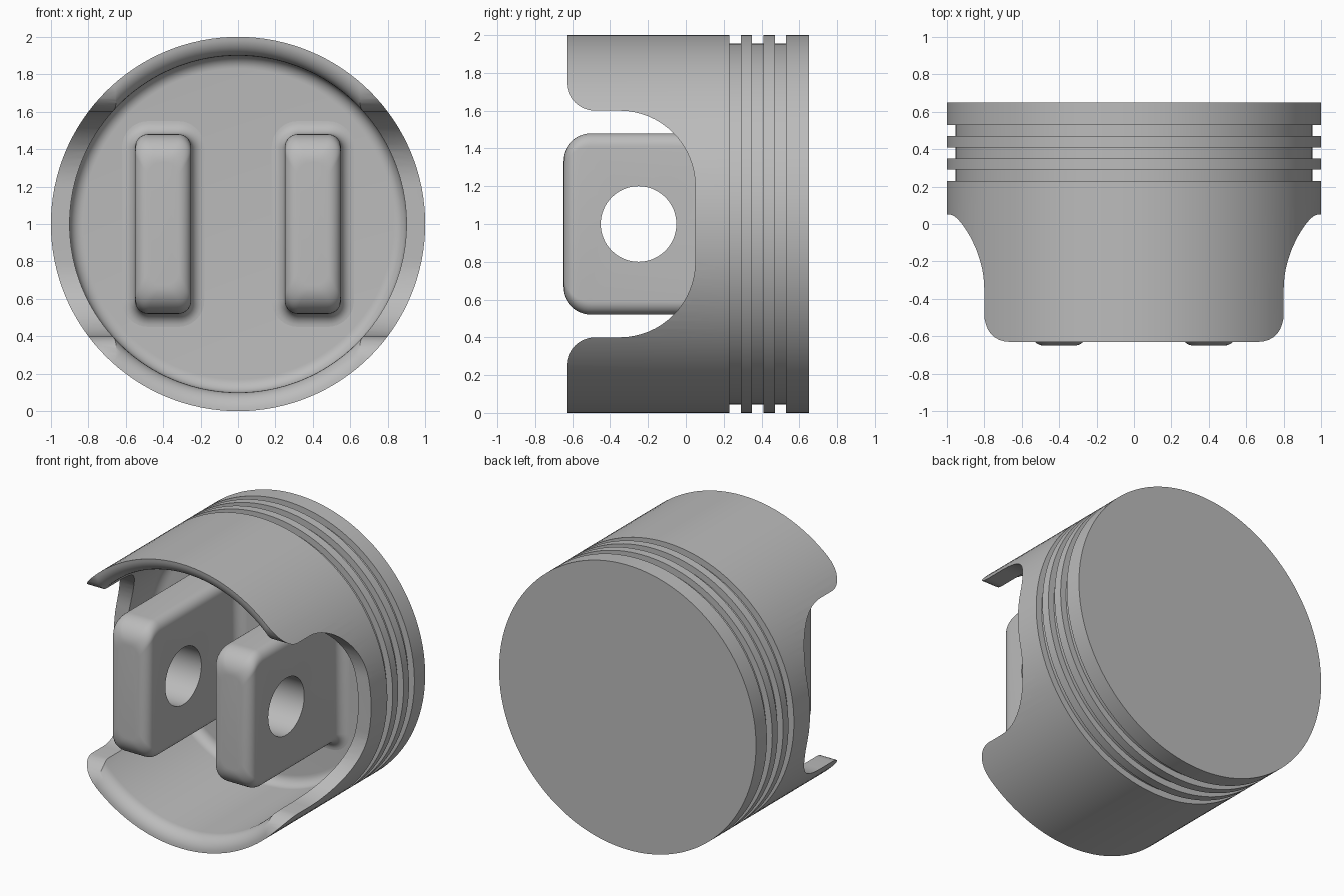
import bpy, bmesh
from math import pi, sin, cos, sqrt
from mathutils import Vector, Matrix

cube = bpy.data.objects.get("Cube")
if cube:
    bpy.data.objects.remove(cube, do_unlink=True)

metal = bpy.data.materials.new("grey metal")
metal.use_nodes = True
GREY = (0.5, 0.5, 0.5, 1)
metal.diffuse_color = GREY
metal.node_tree.nodes["Principled BSDF"].inputs["Base Color"].default_value = GREY

FLOOR = 0.35      # inner floor of the crown
FILLET = 0.07     # blend radius at the floor
AXIS_Z = 1.0


def arc(cx, cy, r, a0, a1, steps=8):
    """Points on an arc, angles in units of pi."""
    angles = [pi * (a0 + (a1 - a0) * i / steps) for i in range(steps + 1)]
    return [(cx + r * cos(a), cy + r * sin(a)) for a in angles]


def finish(bm, name):
    bmesh.ops.remove_doubles(bm, verts=bm.verts, dist=1e-5)
    bmesh.ops.recalc_face_normals(bm, faces=bm.faces)
    mesh = bpy.data.meshes.new(name)
    bm.to_mesh(mesh)
    bm.free()
    mesh.materials.append(metal)
    ob = bpy.data.objects.new(name, mesh)
    bpy.context.collection.objects.link(ob)
    return ob


def activate(ob):
    bpy.ops.object.select_all(action="DESELECT")
    ob.select_set(True)
    bpy.context.view_layer.objects.active = ob


def cut(ob, cutter):
    activate(ob)
    mod = ob.modifiers.new("cut", "BOOLEAN")
    mod.operation, mod.solver, mod.object = "DIFFERENCE", "EXACT", cutter
    bpy.ops.object.modifier_apply(modifier=mod.name)


def lathe(name, profile, segments=128):
    """Spin (radius, y) points around the y axis."""
    bm = bmesh.new()
    verts = [bm.verts.new((r, y, AXIS_Z)) for r, y in profile]
    edges = [bm.edges.new(pair) for pair in zip(verts, verts[1:])]
    bmesh.ops.spin(bm, geom=verts + edges, cent=(0, 0, AXIS_Z), axis=(0, 1, 0),
                   angle=2 * pi, steps=segments, use_merge=True)
    return finish(bm, name)


def prism_x(name, outline, half):
    """Extrude a (y, z) outline along x."""
    bm = bmesh.new()
    face = bm.faces.new([bm.verts.new((-half, y, z)) for y, z in outline])
    out = bmesh.ops.extrude_face_region(bm, geom=[face])
    moved = [v for v in out["geom"] if isinstance(v, bmesh.types.BMVert)]
    bmesh.ops.translate(bm, verts=moved, vec=(2 * half, 0, 0))
    return finish(bm, name)


# Piston body: crown, three ring grooves, skirt with rounded inner lip
profile = [(0, 0.65), (1, 0.65)]
for low, high in ((0.47, 0.53), (0.35, 0.41), (0.23, 0.29)):
    profile += [(1, high), (0.955, high), (0.955, low), (1, low)]
profile += arc(1, -0.53, 0.1, 1.5, 1)
profile += arc(0.9 - FILLET, FLOOR - FILLET, FILLET, 0, 0.5)
profile.append((0, FLOOR))
body = lathe("piston_body", profile)

# Side windows through the skirt
half_window = [(-0.9, 0.75), (-0.63, 0.75)]
half_window += arc(-0.48, 0.75, 0.15, 1, 1.5)
half_window += arc(-0.35, 0.2, 0.4, 0.5, 0, 16)
outline = [(y, AXIS_Z + h) for y, h in half_window]
outline += [(y, AXIS_Z - h) for y, h in reversed(half_window)]
window = prism_x("window_cutter", outline, 1.3)
cut(body, window)


# Pin bosses: rounded blocks that flare into the floor
def boss_sections():
    """(y, x inset, z inset) from the front to the floor."""
    def inset(r, d):
        return r - sqrt(max(0, r * r - max(0, r - d) ** 2))
    for i in range(13):
        d = 0.15 * (1 - cos(pi / 2 * i / 12))
        yield -0.65 + d, inset(0.07, d), inset(0.15, d)
    for r, y in arc(FILLET, FLOOR - FILLET, FILLET, 1, 0.5):
        yield y, -r, -r
    yield FLOOR + 0.02, -FILLET, -FILLET


def boss(name, cx):
    bm = bmesh.new()
    loops = []
    for y, ix, iz in boss_sections():
        hx, hz = 0.15 - ix, 0.48 - iz
        r = 0.07 - min(0, ix)
        ring = []
        for k, (sx, sz) in enumerate(((1, 1), (-1, 1), (-1, -1), (1, -1))):
            ring += arc(cx + sx * (hx - r), AXIS_Z + sz * (hz - r), r, k / 2, k / 2 + 0.5)
        loops.append([bm.verts.new((x, y, z)) for x, z in ring])
    for a, b in zip(loops, loops[1:]):
        for i in range(len(a)):
            j = (i + 1) % len(a)
            bm.faces.new((a[i], a[j], b[j], b[i]))
    bm.faces.new(loops[0])
    bm.faces.new(loops[-1])
    return finish(bm, name)


pin = prism_x("pin_cutter", arc(-0.25, AXIS_Z, 0.2, 0, 2, 64)[:-1], 0.7)
bosses = [boss("left_pin_boss", 0.4), boss("right_pin_boss", -0.4)]
for ob in bosses:
    cut(ob, pin)

for cutter in (window, pin):
    bpy.data.objects.remove(cutter, do_unlink=True)
for ob in [body] + bosses:
    activate(ob)
    bpy.ops.object.shade_smooth_by_angle(angle=pi / 6)
